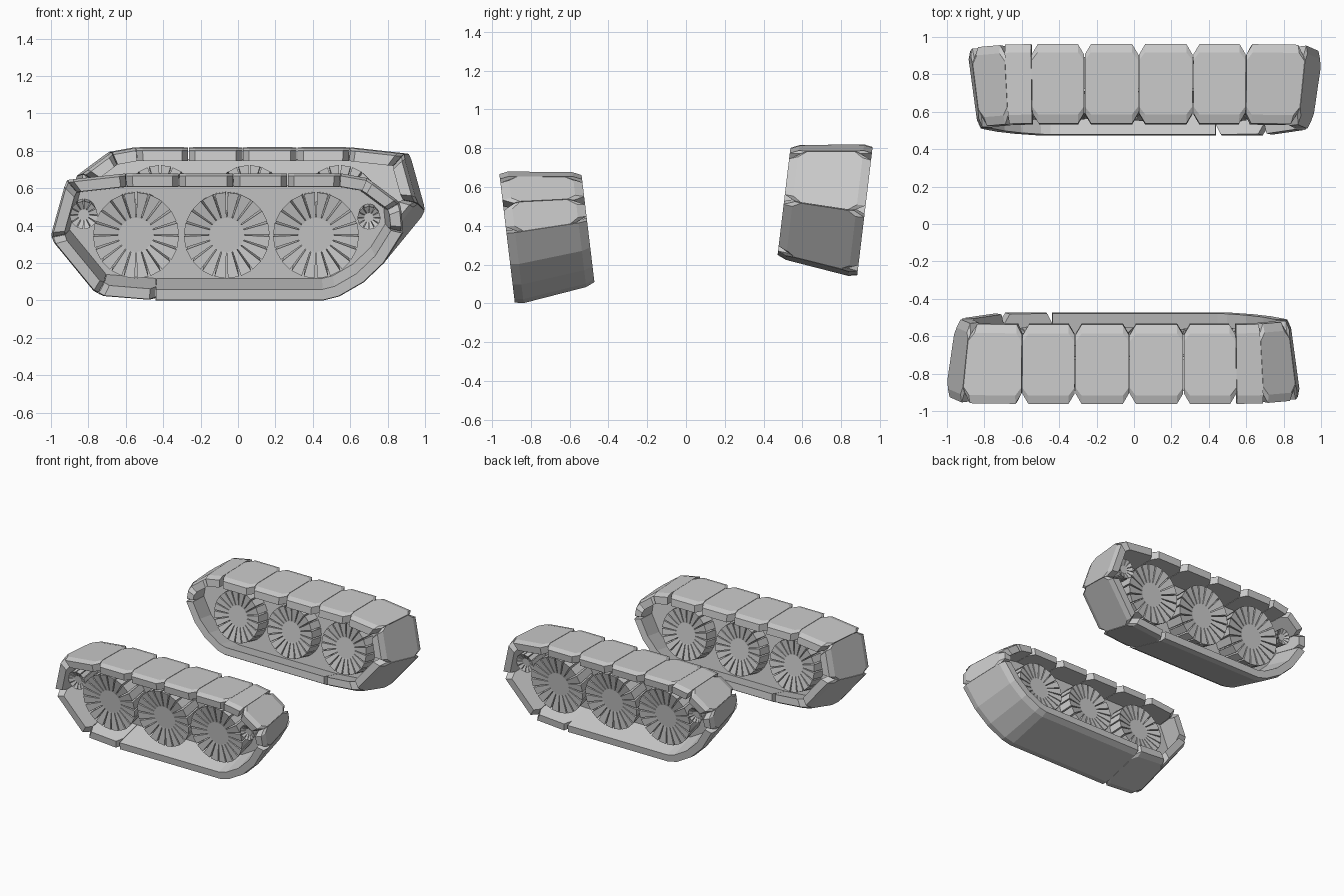
import bpy, bmesh, math
from mathutils import Vector

if "Cube" in bpy.data.objects:
    bpy.data.objects.remove(bpy.data.objects["Cube"])

W = 0.42        # track width
TAPER = 0.131   # the loop narrows towards the inner side
LEAN = 0.12     # sideways roll of each unit

# outer side profile of the track loop, clockwise: x, z, plate ends notched
LOOP = [(-.915, .635, 1), (-.60, .67, 1), (-.315, .67, 1), (-.025, .67, 1), (.265, .67, 1),
        (.55, .67, 0), (.69, .645, 1), (.865, .515, 1), (.88, .36, 0), (.78, .20, 0),
        (.67, .095, 0), (.54, .02, 0), (.46, 0, 0), (.17, 0, 0), (-.12, 0, 0),
        (-.44, 0, 1), (-.75, .025, 1), (-1.0, .33, 1)]
N = len(LOOP)
PTS = [Vector(p[:2]) for p in LOOP]


def edge_normal(i):
    e = (PTS[(i + 1) % N] - PTS[i % N]).normalized()
    return Vector((-e.y, e.x))


def mitre(i):
    a, b = edge_normal((i - 1) % N), edge_normal(i % N)
    return (a + b) / (1 + a.dot(b))


def loop_point(i, d, t):
    """Loop corner i at depth d, pushed t below the tread surface."""
    i %= N
    return PTS[i] - mitre(i) * (TAPER * d + t - 0.01)


def place(x, z, d, side):
    """Unit coordinates to world; side 1 is the half turn, higher copy."""
    y, h = -0.882 - LEAN * z + d * 0.993, z + LEAN * d
    return (-x, -y, h + 0.14) if side else (x, y, h)


def prism(bm, rings, side):
    """Closed solid through equal rings of (x, z, d) points."""
    vs = [[bm.verts.new(place(*p, side)) for p in r] for r in rings]
    n = len(rings[0])
    bm.faces.new(vs[0])
    bm.faces.new(vs[-1][::-1])
    for a, b in zip(vs, vs[1:]):
        for k in range(n):
            bm.faces.new((a[k], a[(k + 1) % n], b[(k + 1) % n], b[k]))


def finish(bm, name):
    bmesh.ops.recalc_face_normals(bm, faces=bm.faces)
    me = bpy.data.meshes.new(name)
    bm.to_mesh(me)
    bm.free()
    ob = bpy.data.objects.new(name, me)
    bpy.context.collection.objects.link(ob)


def track_plate(bm, i, side):
    length = (PTS[(i + 1) % N] - PTS[i]).length
    c, e, g = 0.035 / length, 0.055, 0.002 / length
    if LOOP[i][2]:
        outline = [(g, e), (c, 0), (1 - c, 0), (1 - g, e),
                   (1 - g, W - e), (1 - c, W), (c, W), (g, W - e)]
    else:
        outline = [(0, 0), (1, 0), (1, W), (0, W)]
    rings = []
    for t, inset in ((0.07, 0), (0.014, 0), (0, 0.045)):
        ring = []
        for u, d in outline:
            d = inset + d * (1 - 2 * inset / W)
            p = loop_point(i, d, t).lerp(loop_point(i + 1, d, t), u)
            ring.append((p.x, p.y, d))
        rings.append(ring)
    prism(bm, rings, side)


def wheel(bm, x, z, r, blades, d0, d1, side):
    def at(rad, ang, d):
        s = 1 - 0.13 * (d - d0) / (d1 - d0)     # inner face is smaller
        return (x + rad * s * math.cos(ang), z + rad * s * math.sin(ang), d)
    # hub core
    prism(bm, [[at(r * .42, j * math.tau / blades, d) for j in range(blades)]
               for d in (d0 + .02, d1 - .02)], side)
    # radial slats, wider at the rim, set back towards the hub
    for j in range(blades):
        a = (j + .5) * math.tau / blades
        w = math.tau / blades * .42
        prism(bm, [[at(r * .4, a - w, d + f), at(r, a - w, d), at(r, a + w, d), at(r * .4, a + w, d + f)]
                   for d, f in ((d0, .02), (d1, -.02))], side)


# x, z, radius, slats, outer and inner depth
WHEELS = [(x, .342, .23, 20, .05, .35) for x in (-.545, -.06, .417)]
ROLLERS = [(-.825, .45, .075, 12, .05, .24), (.70, .435, .062, 12, .05, .24)]

for side, label in enumerate(("front", "back")):
    # tread plates
    bm = bmesh.new()
    for i in range(N):
        track_plate(bm, i, side)
    finish(bm, label + "_track_plates")

    # web wall closing the loop behind the outer wheel faces
    bm = bmesh.new()
    prism(bm, [[(*loop_point(i, d, 0.06), d) for i in range(N)] for d in (0.23, 0.245)], side)
    finish(bm, label + "_web_wall")

    # road wheels and small end rollers
    for n, wh in enumerate(WHEELS + ROLLERS):
        bm = bmesh.new()
        wheel(bm, *wh, side)
        finish(bm, f"{label}_{'road_wheel' if n < 3 else 'end_roller'}_{n + 1}")
